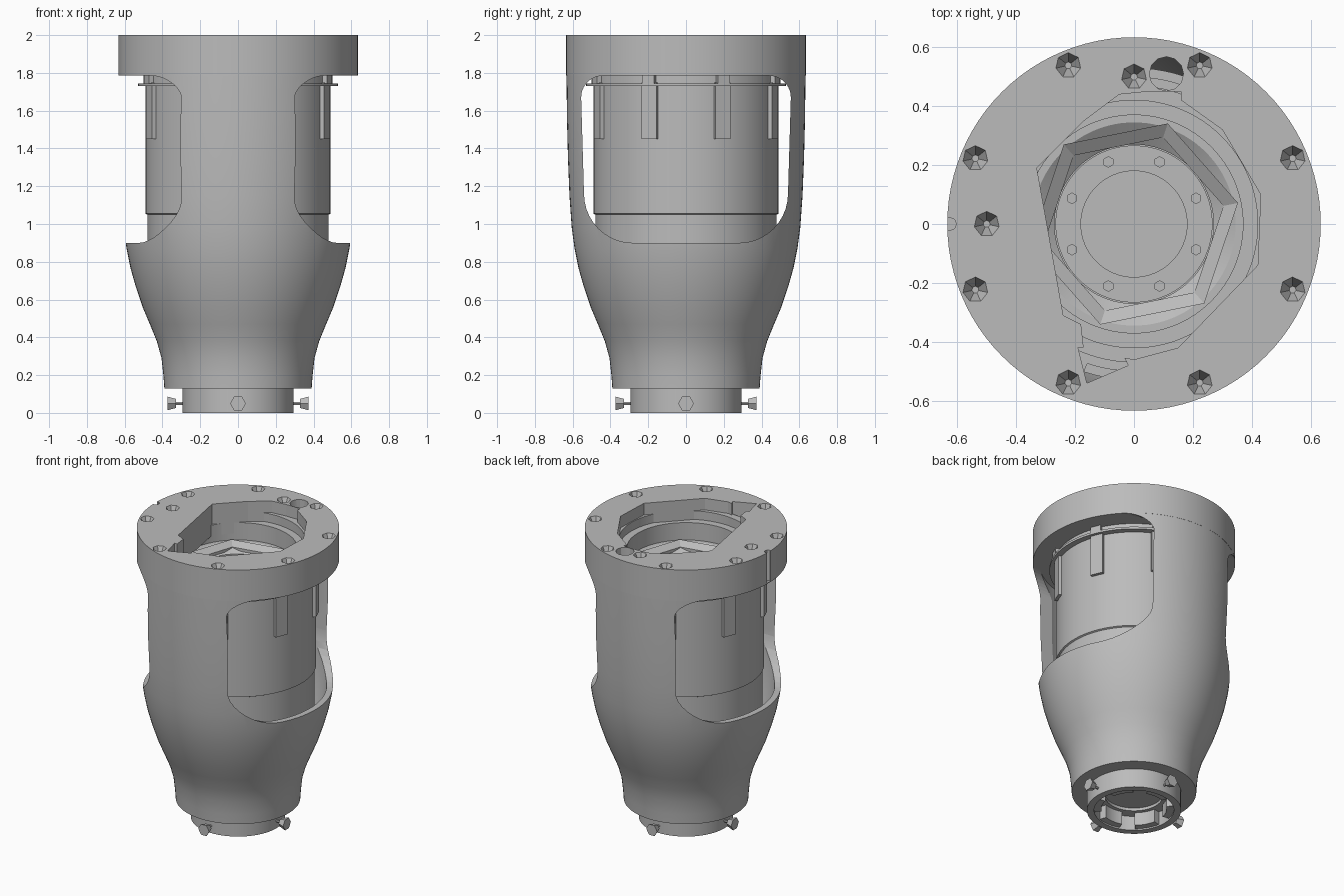
import bpy, bmesh
from math import sin, cos, pi, tau, radians
from mathutils import Matrix

if "Cube" in bpy.data.objects:
    bpy.data.objects.remove(bpy.data.objects["Cube"])

grey = bpy.data.materials.new("cast_grey")
grey.use_nodes = True
grey.diffuse_color = (0.5, 0.5, 0.5, 1)
grey.node_tree.nodes["Principled BSDF"].inputs["Base Color"].default_value = (0.5, 0.5, 0.5, 1)


def finish(name, bm, smooth=True):
    bmesh.ops.recalc_face_normals(bm, faces=bm.faces)
    mesh = bpy.data.meshes.new(name)
    bm.to_mesh(mesh)
    bm.free()
    mesh.materials.append(grey)
    ob = bpy.data.objects.new(name, mesh)
    bpy.context.collection.objects.link(ob)
    if smooth:
        shade(ob)
    return ob


def select(ob):
    bpy.ops.object.select_all(action='DESELECT')
    ob.select_set(True)
    bpy.context.view_layer.objects.active = ob


def shade(ob):
    select(ob)
    bpy.ops.object.shade_smooth_by_angle(angle=radians(30))


def add_lathe(bm, profile, segs=96, start=0, sweep=tau):
    """Turn a closed (radius, z) loop about z, fully or as a capped arc."""
    full = sweep >= tau
    count = segs if full else segs + 1
    rings = []
    for i in range(count):
        a = start + sweep * i / segs
        rings.append([bm.verts.new((r * cos(a), r * sin(a), z)) for r, z in profile])
    n = len(profile)
    for i in range(segs):
        p, q = rings[i], rings[(i + 1) % count]
        for j in range(n):
            k = (j + 1) % n
            bm.faces.new((p[j], q[j], q[k], p[k]))
    if not full:
        bm.faces.new(rings[0])
        bm.faces.new(rings[-1])


def lathe(name, profile, **kw):
    bm = bmesh.new()
    add_lathe(bm, profile, **kw)
    return finish(name, bm)


def prism(name, points, place, low, high):
    """Extrude a flat outline between two levels."""
    bm = bmesh.new()
    a = [bm.verts.new(place(u, v, low)) for u, v in points]
    b = [bm.verts.new(place(u, v, high)) for u, v in points]
    bm.faces.new(a)
    bm.faces.new(b)
    for i in range(len(a)):
        j = (i + 1) % len(a)
        bm.faces.new((a[i], a[j], b[j], b[i]))
    return finish(name, bm, False)


def add_cone(bm, loc, r1, r2, depth, segs, rot=Matrix()):
    bmesh.ops.create_cone(bm, cap_ends=True, segments=segs, radius1=r1, radius2=r2,
                          depth=depth, matrix=Matrix.Translation(loc) @ rot)


def cut(ob, *cutters):
    select(ob)
    for c in cutters:
        c.hide_render = True
        mod = ob.modifiers.new("cut", 'BOOLEAN')
        mod.operation = 'DIFFERENCE'
        mod.solver = 'EXACT'
        mod.object = c
        bpy.ops.object.modifier_apply(modifier=mod.name)
        bpy.data.objects.remove(c)
    shade(ob)


# Outer housing: thin curved wall with a window on each side
outer = [(.39, .13), (.395, .2), (.405, .29), (.43, .38), (.467, .47), (.505, .56),
         (.542, .67), (.57, .77), (.59, .87), (.605, .98), (.617, 1.15),
         (.625, 1.35), (.63, 1.55), (.633, 1.79)]
inner = [(r - .04, z) for r, z in reversed(outer[1:])]
housing = lathe("housing", outer + inner + [(.28, .2), (.28, .13)])

window = []
corners = [(-.28, 1.16, .26, pi), (.28, 1.16, .26, 1.5 * pi),
           (.44, 1.67, .115, 0), (-.44, 1.67, .115, .5 * pi)]
for cy, cz, r, a0 in corners:
    for i in range(11):
        a = a0 + i * pi / 20
        window.append((cy + r * cos(a), cz + r * sin(a)))
cut(housing, prism("window_cutter", window, lambda u, v, w: (w, u, v), -1, 1))

# Top flange with a many-sided opening, two wire notches and screw pits
bm = bmesh.new()
add_cone(bm, (0, 0, 1.8925), .634, .634, .215, 96)
flange = finish("top_flange", bm)
opening = [(-.17, .35), (-.05, .44), (.05, .45), (.16, .45), (.16, .42), (.3, .32),
           (.43, .1), (.42, -.14), (.15, -.42), (0, -.46), (-.17, -.43),
           (-.18, -.34), (-.24, -.31), (-.33, .19)]
flat = lambda u, v, w: (u, v, w)
opening_cutter = prism("opening_cutter", opening, flat, 1.7, 2.1)
slot_cutter = prism("slot_cutter", [(-.16, -.54), (-.02, -.48), (-.05, -.42), (-.19, -.42)],
                    flat, 1.7, 2.1)
bm = bmesh.new()
add_cone(bm, (.11, .51, 1.9), .058, .058, .5, 12)
add_cone(bm, (-.625, 0, 1.9), .022, .022, .5, 8)
notch_cutter = finish("notch_cutter", bm, False)
bm = bmesh.new()
pits = [(.583 * cos(a), .583 * sin(a)) for k in range(4)
        for a in (k * pi / 2 + pi / 8, k * pi / 2 + 3 * pi / 8)]
for x, y in pits + [(0, .5), (-.5, 0)]:
    add_cone(bm, (x, y, 1.98), .012, .055, .09, 7)
pit_cutter = finish("pit_cutter", bm, False)
cut(flange, opening_cutter, slot_cutter, notch_cutter, pit_cutter)

# Stepped ledges below the opening
lathe("upper_ledge", [(.47, 1.78), (.47, 1.92), (.42, 1.92), (.42, 1.86),
                      (.37, 1.86), (.37, 1.78)])

# Inner drum with a stepped bore
lathe("inner_drum", [(.48, .6), (.48, 1.05), (.49, 1.055), (.49, 1.79), (.37, 1.79),
                     (.37, 1.74), (.345, 1.74), (.27, 1.69), (.27, .6)])
lathe("bore_sleeve", [(.28, .14), (.28, .62), (.265, .62), (.265, .14)], segs=64)
lathe("drum_collar", [(.47, 1.73), (.53, 1.73), (.53, 1.745), (.5, 1.745),
                      (.5, 1.79), (.47, 1.79)])

# Six-sided seat inside the bore
lathe("hex_seat", [(.36, 1.73), (.36, 1.75), (.31, 1.72), (.31, 1.7)], segs=6, start=.2)

# Screw lugs around the drum
for k in range(8):
    a = pi / 8 + k * pi / 4
    bm = bmesh.new()
    bmesh.ops.create_cube(bm, size=1, matrix=Matrix.Rotation(a, 4, 'Z')
                          @ Matrix.Translation((.48, 0, 1.6)) @ Matrix.Diagonal((.06, .085, .3, 1)))
    bmesh.ops.create_cube(bm, size=1, matrix=Matrix.Rotation(a, 4, 'Z')
                          @ Matrix.Translation((.5, 0, 1.765)) @ Matrix.Diagonal((.05, .07, .05, 1)))
    finish("screw_lug", bm, False)

# Bottom hub ring and floor plate with bolt holes
lathe("hub_ring", [(.295, 0), (.295, .15), (.25, .15), (.25, 0)], segs=64)
floor = lathe("floor_ring", [(.29, .1), (.29, .2), (.18, .2), (.18, .1)], segs=64)
bm = bmesh.new()
for k in range(8):
    a = pi / 8 + k * pi / 4
    add_cone(bm, (.228 * cos(a), .228 * sin(a), .19), .018, .018, .06, 6)
cut(floor, finish("bolt_hole_cutter", bm, False))
bm = bmesh.new()
add_cone(bm, (0, 0, .14), .2, .2, .04, 64)
finish("floor_disc", bm)

# Castellated teeth inside the hub
for k in range(6):
    lathe("hub_tooth", [(.255, .01), (.255, .11), (.205, .11), (.205, .01)],
          segs=8, start=k * pi / 3 + .2, sweep=.65)

# Four radial set screws around the hub
for k in range(4):
    bm = bmesh.new()
    turn = Matrix.Rotation(pi / 2, 4, 'Y')
    add_cone(bm, (.31, 0, .05), .008, .008, .06, 6, turn)
    add_cone(bm, (.352, 0, .05), .028, .042, .045, 6, turn)
    bmesh.ops.transform(bm, matrix=Matrix.Rotation(k * pi / 2, 4, 'Z'), verts=bm.verts)
    finish("set_screw", bm, False)
